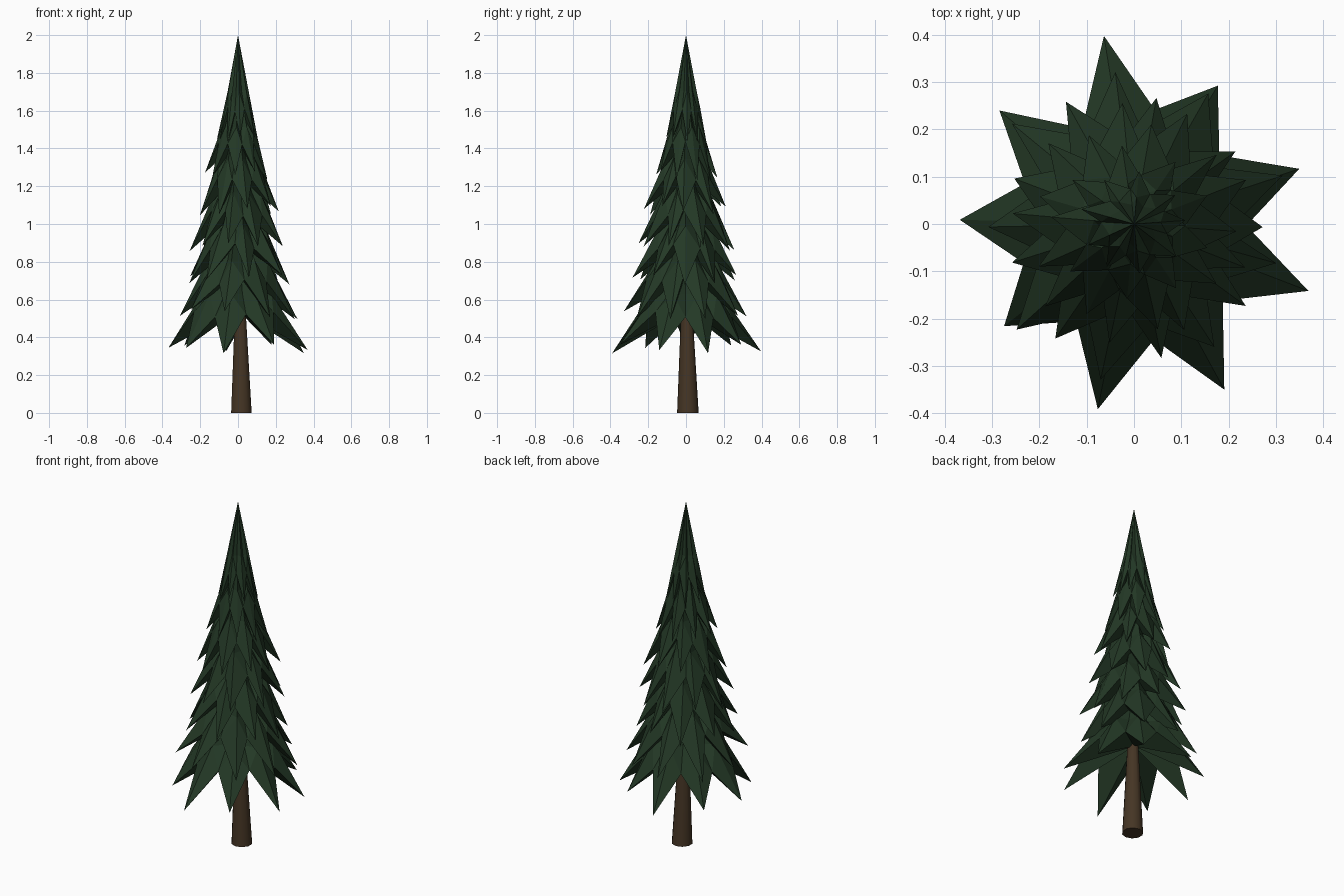
import bpy, bmesh, math, random
from math import cos, sin, radians

if "Cube" in bpy.data.objects:
    bpy.data.objects.remove(bpy.data.objects["Cube"])
random.seed(4)


def material(name, colour):
    mat = bpy.data.materials.new(name)
    mat.use_nodes = True
    mat.diffuse_color = colour
    node = mat.node_tree.nodes["Principled BSDF"]
    node.inputs["Base Color"].default_value = colour
    node.inputs["Roughness"].default_value = 0.9
    return mat


GREEN = material("needle_green", (0.017, 0.040, 0.019, 1))
BROWN = material("bark_brown", (0.060, 0.036, 0.018, 1))
BOUGHS = 9


def finish(bm, name, mat):
    bmesh.ops.recalc_face_normals(bm, faces=bm.faces[:])
    mesh = bpy.data.meshes.new(name)
    bm.to_mesh(mesh)
    bm.free()
    mesh.materials.append(mat)
    obj = bpy.data.objects.new(name, mesh)
    bpy.context.collection.objects.link(obj)
    return obj


def tier(name, radius, tip_z, apex_z, phase, spread, lengths=None):
    """A skirt of pointed, ridged boughs hanging from an apex, closed underneath."""
    bm = bmesh.new()
    height = apex_z - tip_z
    notch_z = tip_z + 0.30 * height
    apex = bm.verts.new((0, 0, apex_z))
    hub = bm.verts.new((0, 0, notch_z + 0.04 * height))
    shoulder, rim = [], []
    for i in range(BOUGHS * 2):
        is_tip = i % 2 == 0
        angle = radians(phase + i * 180 / BOUGHS + random.uniform(-spread, spread))
        if is_tip:
            r = radius * (lengths[i // 2] if lengths else random.uniform(0.92, 1.04))
            z = tip_z + random.uniform(-0.025, 0.03)
            mid = radius * 0.50
        else:
            r = radius * random.uniform(0.60, 0.66)
            z = notch_z + random.uniform(-0.02, 0.02)
            mid = radius * 0.36
        rim.append(bm.verts.new((r * cos(angle), r * sin(angle), z)))
        shoulder.append(bm.verts.new((mid * cos(angle), mid * sin(angle),
                                      tip_z + 0.48 * height)))
    for i in range(BOUGHS * 2):
        j = (i + 1) % (BOUGHS * 2)
        bm.faces.new((apex, shoulder[i], shoulder[j]))
        # split each panel along the bough ridge side
        a, b = (i, j) if i % 2 == 0 else (j, i)
        bm.faces.new((shoulder[a], rim[a], rim[b]))
        bm.faces.new((shoulder[a], rim[b], shoulder[b]))
        bm.faces.new((hub, rim[j], rim[i]))
    finish(bm, name, GREEN)


# Trunk: tapered, slightly leaning
bm = bmesh.new()
bmesh.ops.create_cone(bm, cap_ends=True, segments=10, radius1=0.057,
                      radius2=0.012, depth=0.9)
for v in bm.verts:
    low = v.co.z < 0
    v.co.x += 0.018 if low else 0.008
    v.co.y += 0.010 if low else 0.0
    v.co.z += 0.45
trunk = finish(bm, "trunk", BROWN)
bpy.context.view_layer.objects.active = trunk
trunk.select_set(True)
bpy.ops.object.shade_smooth_by_angle(angle=radians(40))
trunk.select_set(False)

# Lowest, widest skirt of boughs
tier("boughs_1", 0.38, 0.335, 0.95, 19, 1,
     (0.97, 0.90, 1.06, 0.98, 0.97, 0.92, 1.05, 1.05, 1.04))

# Narrowing skirts up the tree: radius, tip height, apex height
skirts = ((0.325, 0.52, 1.12), (0.285, 0.70, 1.30), (0.25, 0.88, 1.48),
          (0.22, 1.07, 1.64), (0.17, 1.25, 1.80), (0.113, 1.43, 2.0))
for n, (radius, tip_z, apex_z) in enumerate(skirts):
    tier(f"boughs_{n + 2}", radius, tip_z, apex_z, 20 if n % 2 == 0 else 0, 5)
